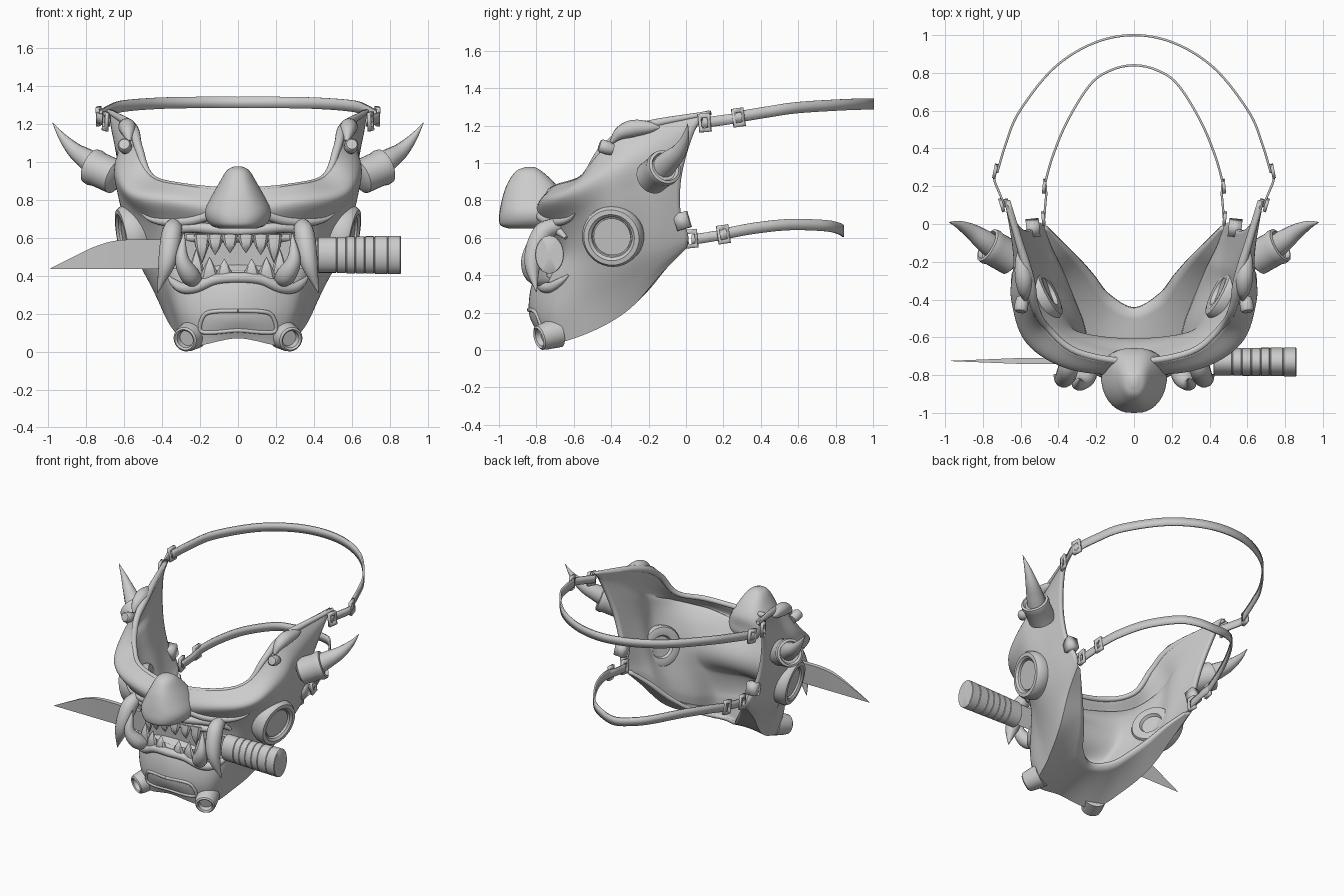
import bpy, math
from math import sin, cos, pi
from mathutils import Vector
from mathutils.bvhtree import BVHTree

if "Cube" in bpy.data.objects:
    bpy.data.objects.remove(bpy.data.objects["Cube"])


def obj(name, verts, faces, mirror=False, solid=0, offset=0):
    me = bpy.data.meshes.new(name)
    me.from_pydata([tuple(v) for v in verts], [], faces)
    me.polygons.foreach_set("use_smooth", [True] * len(me.polygons))
    me.set_sharp_from_angle(angle=math.radians(38))
    o = bpy.data.objects.new(name, me)
    bpy.context.collection.objects.link(o)
    if solid:
        m = o.modifiers.new("solid", 'SOLIDIFY')
        m.thickness, m.offset = solid, offset
    if mirror:
        m = o.modifiers.new("mirror", 'MIRROR')
        m.use_mirror_merge = False
    return o


def spline(pts, n):
    """Smooth curve through the points."""
    p = [Vector(q) for q in pts]
    p = [2 * p[0] - p[1]] + p + [2 * p[-1] - p[-2]]
    out = []
    for a, b, c, d in zip(p, p[1:], p[2:], p[3:]):
        for k in range(n):
            t = k / n
            out.append(0.5 * (2 * b + (c - a) * t + (2 * a - 5 * b + 4 * c - d) * t * t
                              + (3 * b - a - 3 * c + d) * t ** 3))
    return out + [p[-2]]


def full(half):
    """Mirror a path that starts at x = 0."""
    return [(-q[0],) + tuple(q[1:]) for q in half[:0:-1]] + list(half)


def bridge(rings, seg):
    f = [(i * seg + j, i * seg + (j + 1) % seg, (i + 1) * seg + (j + 1) % seg, (i + 1) * seg + j)
         for i in range(rings - 1) for j in range(seg)]
    return f + [tuple(range(seg))[::-1], tuple(range((rings - 1) * seg, rings * seg))]


def tube(name, path, mirror=False, seg=14, n=7, flat=1.0):
    """Round loft; each path point is (x, y, z, radius)."""
    s = spline(path, n)
    verts = []
    for i, q in enumerate(s):
        t = (s[min(i + 1, len(s) - 1)] - s[max(i - 1, 0)]).to_3d().normalized()
        a = t.cross(Vector((0, 1, 0))).normalized()
        b = a.cross(t)
        r = max(q[3], 0.001)
        verts += [q.to_3d() + r * (cos(2 * pi * k / seg) * a + flat * sin(2 * pi * k / seg) * b)
                  for k in range(seg)]
    return obj(name, verts, bridge(len(s), seg), mirror)


def lathe(name, centre, axis, prof, mirror=True, seg=36):
    """Turned part; prof holds (radius, height along axis)."""
    q = Vector(axis).to_track_quat('Z', 'Y')
    verts = [Vector(centre) + q @ Vector((r * cos(2 * pi * k / seg), r * sin(2 * pi * k / seg), h))
             for r, h in prof for k in range(seg)]
    return obj(name, verts, bridge(len(prof), seg), mirror)


def ribbon(name, path, width, mirror=False):
    s = spline(path, 12)
    verts = [p + Vector((0, 0, d * width / 2)) for p in s for d in (-1, 1)]
    faces = [(2 * i, 2 * i + 2, 2 * i + 3, 2 * i + 1) for i in range(len(s) - 1)]
    return obj(name, verts, faces, mirror, 0.012)


def frame(name, centre, along, w, h, t, hole=0.55):
    """Rectangular buckle lying in the plane of 'along' and z."""
    a = Vector(along).normalized()
    up = Vector((0, 0, 1))
    up = (up - a * up.dot(a)).normalized()
    verts = [Vector(centre) + a * sx * w * k / 2 + up * sz * h * k / 2
             for k in (1, hole) for sx, sz in ((-1, -1), (1, -1), (1, 1), (-1, 1))]
    faces = [(j, (j + 1) % 4, 4 + (j + 1) % 4, 4 + j) for j in range(4)]
    if not hole:
        verts, faces = verts[:4], [(0, 1, 2, 3)]
    return obj(name, verts, faces, True, t)


# Mask shell: centre profile (y, z), then right-hand points of each row, eye edge to underside rim
centre = [(-.74, .86), (-.80, .75), (-.76, .64), (-.69, .50), (-.81, .39), (-.84, .20), (-.78, .07), (-.44, .15)]
side = [
    [(.30, -.69, .885), (.46, -.56, .935), (.525, -.45, 1.09), (.56, -.27, 1.20), (.68, .12, 1.28)],
    [(.34, -.77, .79), (.57, -.63, .84), (.645, -.40, .97), (.635, -.20, 1.07), (.67, .05, 1.18)],
    [(.33, -.69, .66), (.51, -.57, .71), (.625, -.40, .80), (.62, -.20, .87), (.62, -.02, .95)],
    [(.32, -.65, .52), (.46, -.53, .55), (.57, -.36, .62), (.58, -.18, .68), (.57, -.03, .75)],
    [(.30, -.71, .37), (.42, -.52, .40), (.52, -.34, .47), (.54, -.17, .54), (.53, .01, .62)],
    [(.28, -.74, .20), (.37, -.52, .25), (.45, -.33, .33), (.50, -.15, .46), (.51, .01, .57)],
    [(.24, -.72, .03), (.33, -.50, .10), (.40, -.30, .22), (.46, -.13, .41), (.49, .0, .54)],
    [(.13, -.37, .18), (.21, -.27, .25), (.28, -.19, .33), (.37, -.10, .44), (.46, -.01, .53)]]
rows = [spline(full([(0,) + c] + s), 8) for c, s in zip(centre, side)]
cols = [spline(c[:7], 8)[:-1] + spline(c[6:], 6) for c in zip(*rows)]
nr, nc = len(cols[0]), len(cols)
sv = [cols[j][i] for i in range(nr) for j in range(nc)]
sf = [(i * nc + j, (i + 1) * nc + j, (i + 1) * nc + j + 1, i * nc + j + 1)
      for i in range(nr - 1) for j in range(nc - 1)]
shell = obj("mask_shell", sv, sf, False, 0.085, -1)
vg = shell.vertex_groups.new(name="thickness")  # thin at the edges, padded in the middle
for k in range(len(sv)):
    i, j = divmod(k, nc)
    w = min(1, 1.6 * sin(pi * i / (nr - 1))) * min(1, 2.5 * sin(pi * j / (nc - 1)))
    vg.add([k], .3 + .7 * max(w, 0), 'REPLACE')
shell.modifiers["solid"].vertex_group = "thickness"
bvh = BVHTree.FromPolygons(sv, sf)


def on(x, z, r, d=0.0):
    """Point on the shell front at (x, z), with radius r and lift d."""
    hit = bvh.ray_cast(Vector((x, -2, z)), Vector((0, 1, 0)))[0]
    return (x, (hit.y if hit else -.7) - d, z, r)


# Rolled eye rim and temple flange
tube("eye_rim", full([(p[0], p[1] + .012, p[2] - .012, r) for p, r in
                      zip([(0, -.74, .86)] + side[0], (.018, .018, .018, .022, .025, .012))]))
tube("temple_bump", [(.575, -.40, 1.11, .01), (.58, -.35, 1.16, .036), (.585, -.28, 1.185, .046),
                     (.60, -.19, 1.19, .03), (.61, -.14, 1.19, .005)], True)

# Nose: stacked squarish rings (z, front y, back y, half width)
nose = []
for z, f, b, w in spline([(.978, -.86, -.81, .02), (.955, -.91, -.77, .06), (.89, -.955, -.70, .10),
                          (.82, -.98, -.66, .14), (.75, -.995, -.66, .172), (.70, -1.0, -.66, .168),
                          (.665, -.99, -.68, .14), (.65, -.95, -.72, .10)], 5):
    for k in range(32):
        c, s = cos(2 * pi * k / 32), sin(2 * pi * k / 32)
        taper = 1 if s > 0 else 1 + .22 * s   # narrower towards the tip
        nose.append((w * taper * math.copysign(abs(c) ** .7, c),
                     (f + b) / 2 + (b - f) / 2 * math.copysign(abs(s) ** .75, s), z))
obj("nose", nose, bridge(len(nose) // 32, 32))

# Face ridges: cheek fold, lips, chin panel frame
tube("cheek_fold", [on(*q) for q in ((.12, .73, .025), (.25, .69, .025), (.38, .685, .022), (.46, .70, .014),
                                     (.51, .73, .004))], True)
tube("upper_lip", full([on(*q, .012) for q in ((0, .635, .025), (.12, .645, .028), (.24, .655, .028),
                                               (.34, .64, .025), (.39, .60, .01))]))
tube("lower_lip", full([on(*q) for q in ((0, .39, .028), (.12, .38, .028), (.22, .34, .03), (.29, .335, .028),
                                         (.34, .365, .02), (.37, .40, .005))]))
half = [on(*q) for q in ((0, .215, .011), (.12, .212, .011), (.175, .195, .011), (.20, .14, .011),
                         (.19, .105, .011), (.12, .102, .011), (0, .112, .011))]
tube("chin_panel_frame", half + [(-x, y, z, r) for x, y, z, r in half[-2::-1]], seg=10)

# Gums and teeth
for nm, z in (("upper_gum", .60), ("lower_gum", .405)):
    tube(nm, full([(0, -.77, z, .025), (.14, -.76, z, .025), (.27, -.725, z, .02)]))
for i, (x, ln) in enumerate(((.042, .09), (.12, .10), (.19, .14))):
    y = -.79 + .9 * x * x
    tube(f"upper_tooth_{i}", [(x, y, .615, .043), (x, y - .01, .61 - ln * .5, .03), (x, y, .61 - ln, .001)], True, 8, 4, .55)
    tube(f"lower_tooth_{i}", [(x + .03, y, .39, .05), (x + .03, y - .01, .39 + ln * .5, .032),
                              (x + .03, y, .40 + ln, .001)], True, 8, 4, .55)
tube("upper_tusk", [(.335, -.68, .67, .04), (.35, -.77, .62, .054), (.375, -.82, .47, .046), (.425, -.80, .31, .002)], True)
tube("lower_tusk", [(.225, -.74, .38, .04), (.255, -.81, .405, .052), (.295, -.845, .49, .036), (.285, -.82, .63, .002)], True)

# Knife held in the mouth: wedge blade and ribbed oval grip
edge = spline([(-.99, 0, .44), (-.87, 0, .50), (-.74, 0, .56), (-.60, 0, .59), (-.30, 0, .59), (.44, 0, .59)], 6)
bv = []
for p in edge:
    t = .016 * min(1, (p.x + .995) / .4)
    bv += [(p.x, -.725 - t, p.z), (p.x, -.725 + t, p.z), (p.x, -.725, .435)]
obj("knife_blade", bv, bridge(len(edge), 3))
grip = [(.01, 0), (.085, 0)]
for a, b in ((0, .10), (.10, .15), (.15, .20), (.20, .25), (.25, .30), (.30, .37), (.37, .44)):
    r = .094 + .02 * a
    grip += [(r - .004, a + .001), (r, a + .004), (r, b - .004), (r - .004, b - .001)]
gv = [(.42 + h, -.73 + .76 * r * cos(k * pi / 16), .51 + r * sin(k * pi / 16))
      for r, h in grip + [(.01, .44)] for k in range(32)]
obj("knife_grip", gv, bridge(len(gv) // 32, 32))

# Round filters on the cheeks, outside and inside
mid = Vector((.565, -.39, .61))
lathe("cheek_filter", mid, (.95, -.17, -.17), [(.15, -.06), (.165, -.02), (.163, .03), (.15, .05), (.125, .052),
                                               (.11, .04), (.106, .02), (.10, .02), (.10, .03), (.002, .03)])
lathe("inner_filter", (.46, -.365, .60), (-.86, .45, .20), [(.14, -.05), (.145, 0), (.135, .018), (.11, .025),
                                                            (.08, .02), (.07, .0), (.002, .0)])

# Chin vents
lathe("chin_vent", (.255, -.73, .08), (.40, -.85, -.25),
      [(.08, -.05), (.072, .03), (.066, .06), (.056, .068), (.046, .06), (.042, .03), (.002, .03)], seg=28)

# Horns in sockets, and brow studs
lathe("horn_socket", (.60, -.21, .90), (.80, .45, .36),
      [(.06, .04), (.092, .06), (.092, .17), (.098, .19), (.095, .215), (.08, .22), (.07, .20), (.002, .19)], seg=28)
tube("horn", [(.73, -.135, .965, .065), (.79, -.09, 1.01, .058), (.86, -.04, 1.06, .042), (.925, -.005, 1.13, .022),
              (.98, .01, 1.21, .001)], True)
lathe("brow_stud", (.595, -.42, 1.08), (.12, -.9, .3), [(.03, -.03), (.036, 0), (.036, .035), (.028, .046), (.002, .048)], seg=20)

# Head straps with links, buckles and clips
ribbon("upper_strap", full([(0, 1.0, 1.315), (.22, .955, 1.315), (.43, .82, 1.31), (.61, .59, 1.295), (.68, .42, 1.27), (.725, .27, 1.245)]), .06)
ribbon("upper_strap_end", [(.68, .09, 1.215), (.715, .17, 1.225), (.74, .24, 1.235), (.73, .30, 1.245)], .055, True)
ribbon("lower_strap", full([(0, .84, .635), (.12, .815, .65), (.23, .74, .665), (.35, .55, .67), (.43, .36, .65), (.475, .20, .62)]), .06)
ribbon("lower_strap_end", [(.475, .03, .59), (.47, .10, .60), (.465, .16, .61), (.47, .23, .62)], .055, True)
for nm, p, d in (("upper_buckle", (.735, .28, 1.243), (-.2, 1, .15)), ("upper_loop", (.70, .10, 1.215), (.3, 1, .1)),
                 ("lower_buckle", (.475, .20, .618), (-.1, 1, .15)), ("lower_loop", (.48, .03, .595), (.1, 1, .1))):
    frame(nm, p, d, .065, .10, .018)
frame("corner_clip", (.535, -.02, .69), (.1, 1, .3), .075, .09, .07, 0)
